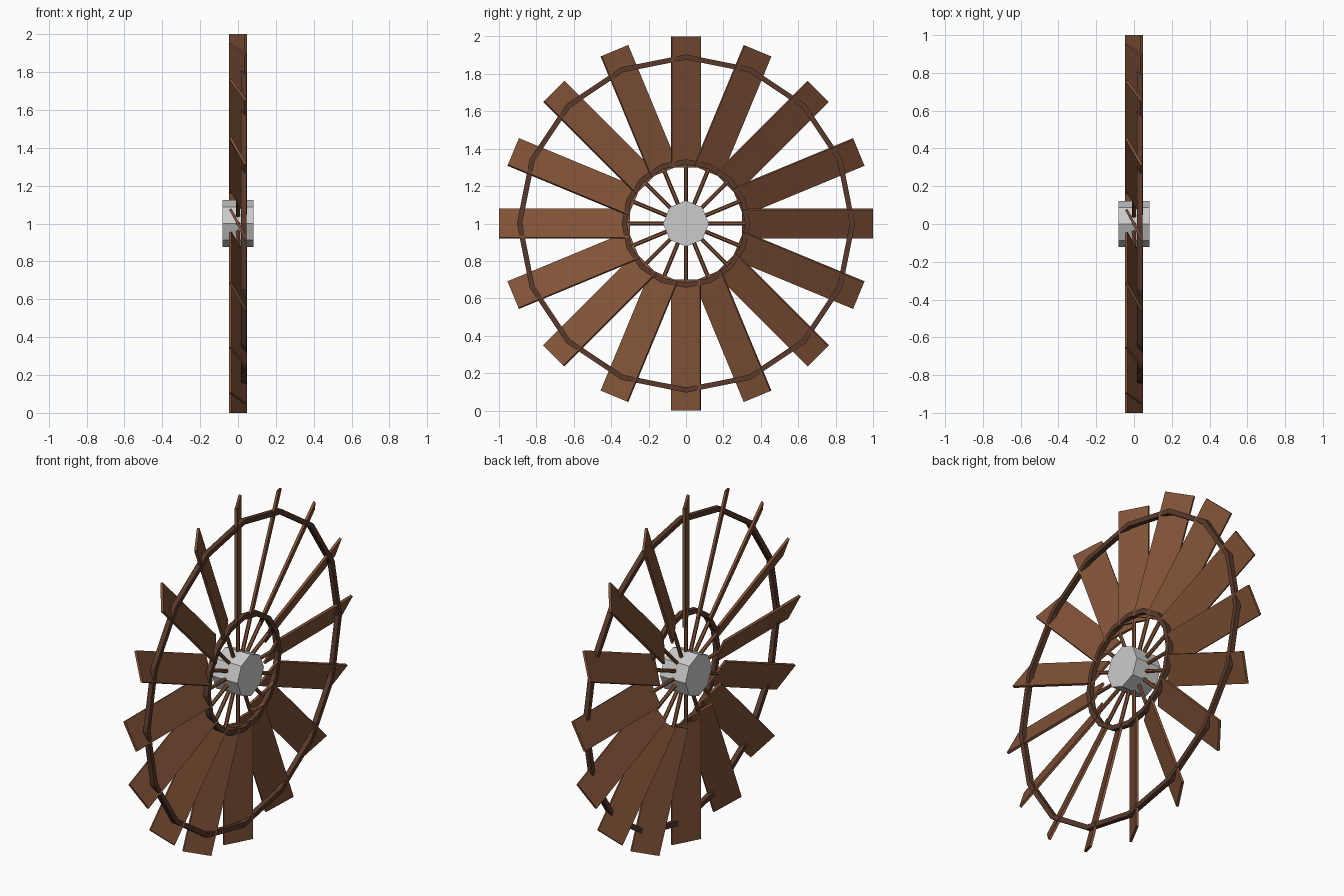
import bpy, bmesh
from math import pi, cos, sin, radians
from mathutils import Matrix, Vector

if "Cube" in bpy.data.objects:
    bpy.data.objects.remove(bpy.data.objects["Cube"])

N = 16
CENTRE = Matrix.Translation((0, 0, 1))


def material(name, rgb):
    m = bpy.data.materials.new(name)
    m.diffuse_color = (*rgb, 1)
    m.use_nodes = True
    m.node_tree.nodes["Principled BSDF"].inputs["Base Color"].default_value = m.diffuse_color
    return m


BLADE = material("blade_wood", (0.22, 0.085, 0.038))
DARK = material("ring_wood", (0.10, 0.042, 0.024))


def finish(name, bm, mat=None):
    bmesh.ops.recalc_face_normals(bm, faces=bm.faces)
    me = bpy.data.meshes.new(name)
    bm.to_mesh(me)
    bm.free()
    ob = bpy.data.objects.new(name, me)
    ob.matrix_world = CENTRE
    bpy.context.collection.objects.link(ob)
    if mat:
        me.materials.append(mat)
    return ob


def spin(i):
    return Matrix.Rotation(2 * pi * i / N, 4, 'X')


# Pitched plank blades
bm = bmesh.new()
for i in range(N):
    m = (spin(i) @ Matrix.Translation((0, 0, 0.65)) @ Matrix.Rotation(radians(28), 4, 'Z')
         @ Matrix.Diagonal((0.014, 0.174, 0.70, 1)))
    bmesh.ops.create_cube(bm, size=1, matrix=m)
finish("blades", bm, BLADE)

# Thin spokes between hub and blades
bm = bmesh.new()
for i in range(N):
    m = spin(i) @ Matrix.Translation((0, 0, 0.21))
    bmesh.ops.create_cone(bm, cap_ends=True, segments=6, radius1=0.011, radius2=0.011,
                          depth=0.22, matrix=m)
finish("spokes", bm, BLADE)


# Sixteen-sided hoops with a square section
def hoop(name, r, x0, x1, w):
    bm = bmesh.new()
    rows = []
    for i in range(N):
        d = Vector((0, cos(2 * pi * i / N), sin(2 * pi * i / N)))
        rows.append([bm.verts.new(d * (r + s * w / 2) + Vector((x, 0, 0)))
                     for x, s in ((x0, -1), (x1, -1), (x1, 1), (x0, 1))])
    for i in range(N):
        a, b = rows[i], rows[(i + 1) % N]
        for k in range(4):
            j = (k + 1) % 4
            bm.faces.new((a[k], a[j], b[j], b[k]))
    finish(name, bm, DARK)


hoop("outer_ring", 0.89, 0.016, 0.044, 0.028)
hoop("inner_ring", 0.33, 0.016, 0.044, 0.028)

# Octagonal hub
bm = bmesh.new()
bmesh.ops.create_cone(bm, cap_ends=True, segments=8, radius1=0.123, radius2=0.123,
                      depth=0.165, matrix=Matrix.Rotation(pi / 2, 4, 'Y'))
finish("hub", bm)
